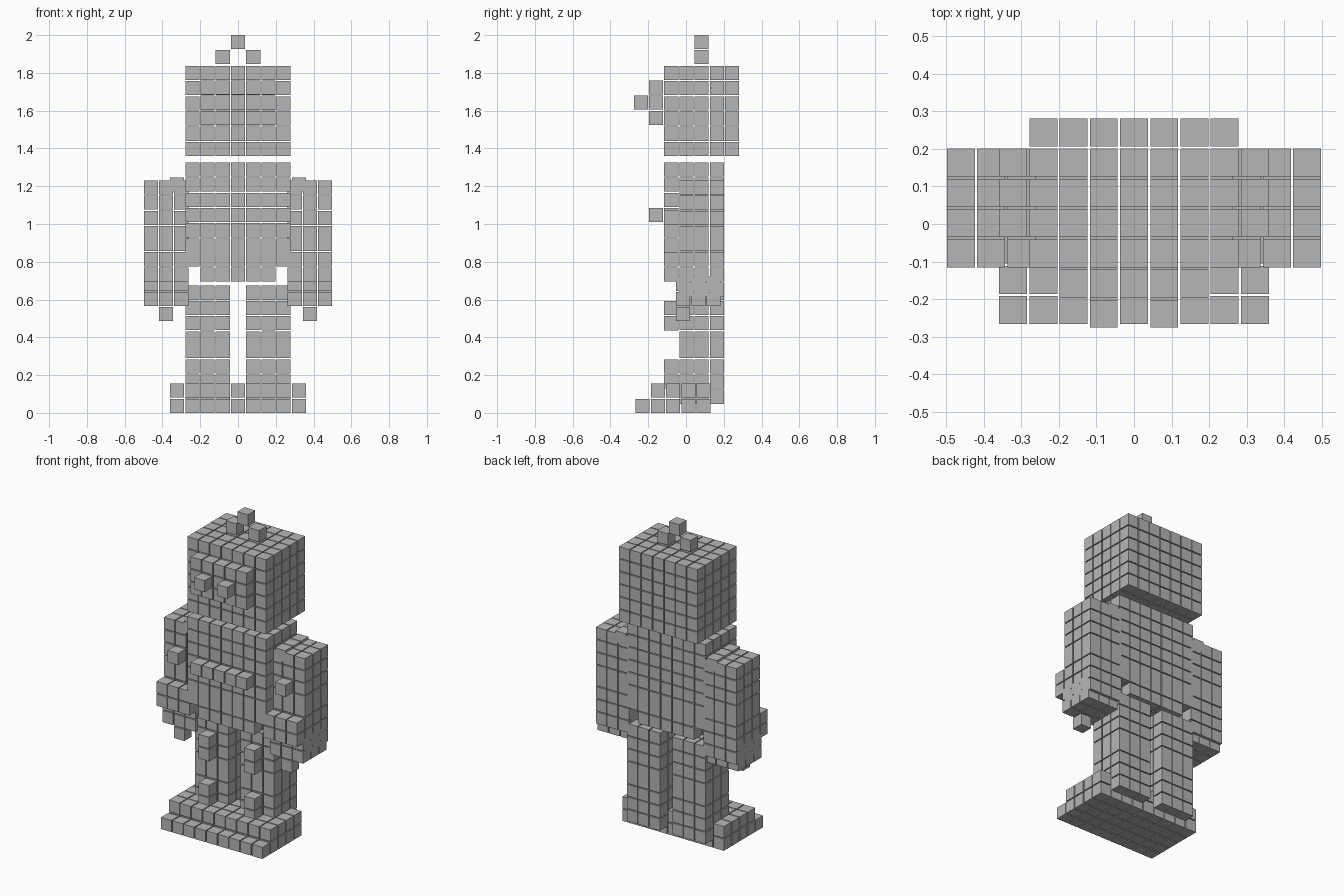
import bpy
import bmesh
from mathutils import Matrix, Vector

if "Cube" in bpy.data.objects:
    bpy.data.objects.remove(bpy.data.objects["Cube"], do_unlink=True)

PITCH = 0.0806   # spacing of the blocks
SIZE = 0.0745    # edge of one block

grey = bpy.data.materials.new("plain_grey")
grey.use_nodes = True
GREY = (0.47, 0.47, 0.47, 1)
grey.diffuse_color = GREY
grey.node_tree.nodes["Principled BSDF"].inputs["Base Color"].default_value = GREY


def blocks(name, count, x, back, bottom):
    """Grid of separate blocks: centred on x, ending at y = back, standing on z = bottom."""
    nx, ny, nz = count
    first = Vector((x - (nx - 1) * PITCH / 2,
                    back - SIZE / 2 - (ny - 1) * PITCH,
                    bottom + SIZE / 2))
    bm = bmesh.new()
    for i in range(nx):
        for j in range(ny):
            for k in range(nz):
                spot = first + PITCH * Vector((i, j, k))
                bmesh.ops.create_cube(bm, size=SIZE, matrix=Matrix.Translation(spot))
    mesh = bpy.data.meshes.new(name)
    bm.to_mesh(mesh)
    bm.free()
    mesh.materials.append(grey)
    obj = bpy.data.objects.new(name, mesh)
    bpy.context.collection.objects.link(obj)
    return obj


BACK = 0.201             # back plane of body and limbs
FRONT = BACK - 3 * PITCH  # back plane of the frontmost body row

# Head, face and antenna
blocks("head", (7, 5, 6), 0, BACK + PITCH, 1.36)
blocks("face_plate", (5, 1, 3), 0, FRONT - PITCH, 1.525)
blocks("antenna_tip", (1, 1, 1), 0, BACK - PITCH, 1.9255)

# Torso, chest strip and waist
blocks("torso", (7, 4, 6), 0, BACK, 0.849)
blocks("chest_strip", (5, 1, 1), 0, FRONT - PITCH, 1.01)
blocks("waist", (7, 4, 1), 0, BACK, 0.7755)
blocks("hips", (5, 4, 1), 0, BACK, 0.695)

# Feet share one stepped base
blocks("foot_base", (9, 5, 1), 0, 0.13, 0)
blocks("foot_top", (9, 4, 1), 0, 0.13, PITCH)

# Mirrored parts
for side, s in (("left", 1), ("right", -1)):
    blocks(side + "_eye", (1, 1, 1), s * PITCH, FRONT - 2 * PITCH, 1.605)
    blocks(side + "_antenna_base", (1, 1, 1), s * PITCH, BACK - PITCH, 1.846)

    # Arm
    arm = s * 0.381
    blocks(side + "_shoulder", (1, 3, 1), s * 4 * PITCH, BACK, 1.171)
    blocks(side + "_upper_arm", (3, 3, 4), arm, BACK, 0.915)
    blocks(side + "_arm_stud", (1, 1, 1), arm, FRONT, 0.996)
    blocks(side + "_forearm", (3, 3, 4), arm, BACK, 0.615)
    blocks(side + "_forearm_guard", (3, 1, 2), arm, FRONT, 0.6955)
    blocks(side + "_hand", (3, 3, 2), arm, 0.183, 0.566)
    blocks(side + "_finger", (1, 1, 1), arm, 0.022, 0.4855)

    # Leg
    leg = s * 2 * PITCH
    blocks(side + "_upper_leg", (3, 3, 4), leg, BACK, 0.357)
    blocks(side + "_knee", (1, 1, 2), leg, FRONT, 0.4375)
    blocks(side + "_lower_leg", (3, 3, 4), leg, BACK, 0.048)
    blocks(side + "_shin_stud", (1, 1, 2), leg, FRONT, 0.1285)
